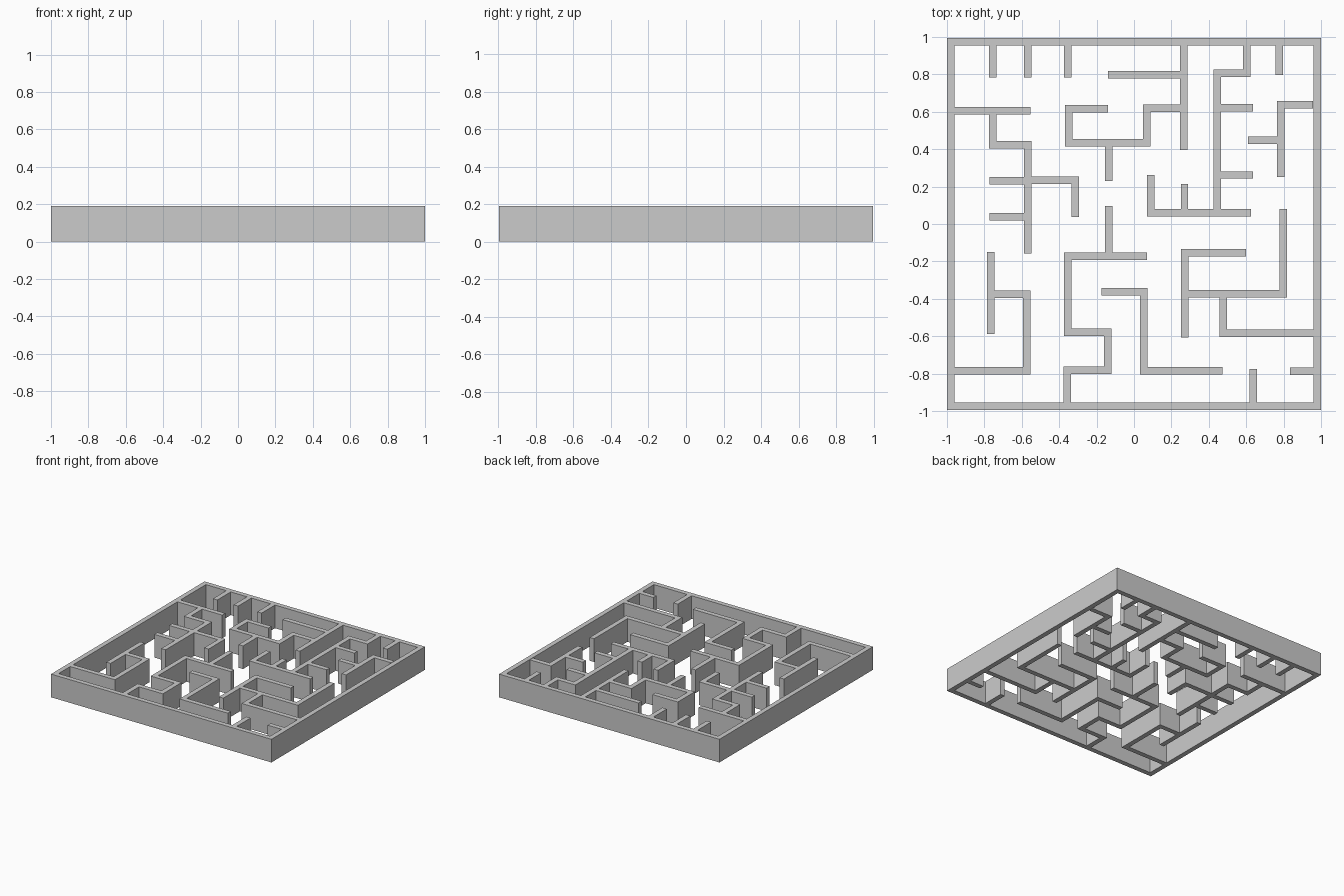
import bpy, bmesh
from mathutils import Vector

if "Cube" in bpy.data.objects:
    bpy.data.objects.remove(bpy.data.objects["Cube"])

HEIGHT = 0.19
THICK = 0.04


def wall(name, x, y, axis, *stops, closed=False):
    """Right-angled wall: start point, first travel axis, then alternating stop coordinates."""
    pts = [Vector((x, y))]
    for s in stops:
        p = pts[-1].copy()
        if axis == "x":
            p.x = s
        else:
            p.y = s
        pts.append(p)
        axis = "y" if axis == "x" else "x"
    n = len(pts)
    segs = n if closed else n - 1
    normals = []
    for i in range(segs):
        d = (pts[(i + 1) % n] - pts[i]).normalized()
        normals.append(Vector((-d.y, d.x)))
    bm = bmesh.new()
    rings = []
    for i, p in enumerate(pts):
        if closed:
            o = normals[i - 1] + normals[i]      # mitred corner
        elif i == 0:
            o = normals[0]
        elif i == n - 1:
            o = normals[-1]
        else:
            o = normals[i - 1] + normals[i]
        a, b = p + o * THICK / 2, p - o * THICK / 2
        rings.append([bm.verts.new((q.x, q.y, z)) for q, z in
                      ((a, 0), (b, 0), (b, HEIGHT), (a, HEIGHT))])
    for i in range(segs):
        r, s = rings[i], rings[(i + 1) % n]
        for k in range(4):
            m = (k + 1) % 4
            bm.faces.new((r[k], r[m], s[m], s[k]))
    if not closed:
        bm.faces.new(rings[0])
        bm.faces.new(rings[-1])
    bmesh.ops.recalc_face_normals(bm, faces=bm.faces)
    me = bpy.data.meshes.new(name)
    bm.to_mesh(me)
    bm.free()
    ob = bpy.data.objects.new(name, me)
    bpy.context.collection.objects.link(ob)


# Outer frame
wall("outer_frame", -0.98, -0.975, "x", 0.98, 0.975, -0.98, closed=True)

# Short stubs hanging off the back side
for x, end in ((-0.755, 0.782), (-0.567, 0.782), (-0.353, 0.782), (0.777, 0.797)):
    wall("back_stub", x, 0.955, "y", end)

# Back left walls
wall("back_left_shelf", -0.96, 0.605, "x", -0.553)
wall("left_zigzag", -0.755, 0.585, "y", 0.424, -0.567, -0.157)
for y in (0.23, 0.038):
    wall("left_zigzag_stub", -0.772, y, "x", -0.587)
wall("left_hook", -0.547, 0.233, "x", -0.313, 0.038)

# Back middle walls
wall("back_divider", 0.265, 0.955, "y", 0.395)
wall("back_divider_arm", -0.14, 0.797, "x", 0.245)
wall("back_middle_winding", 0.245, 0.62, "x", 0.067, 0.435, -0.35, 0.615, -0.14)
wall("back_middle_stub", -0.135, 0.415, "y", 0.23)

# Back right walls
wall("right_tall_wall", 0.604, 0.955, "y", 0.807, 0.446, 0.081)
for y in (0.621, 0.262):
    wall("right_tall_stub", 0.466, y, "x", 0.635)
wall("centre_right_base", 0.09, 0.263, "y", 0.061, 0.626)
wall("centre_right_stub", 0.27, 0.081, "y", 0.215)
wall("back_right_hook", 0.957, 0.638, "x", 0.785, 0.252)
wall("back_right_stub", 0.61, 0.447, "x", 0.765)

# Front left walls
wall("front_left_post", -0.765, -0.149, "y", -0.587)
wall("front_left_bracket", -0.745, -0.375, "x", -0.573, -0.784, -0.96)

# Front middle walls
wall("centre_stub", -0.135, 0.096, "y", -0.153)
wall("front_middle_winding", 0.07, -0.173, "x", -0.353, -0.578, -0.14, -0.783, -0.356, -0.955)
wall("front_middle_step", -0.174, -0.361, "x", 0.052, -0.785, 0.472)

# Front right walls
wall("front_right_hook", 0.6, -0.153, "x", 0.272, -0.607)
wall("front_right_arm", 0.292, -0.372, "x", 0.798, 0.081)
wall("front_right_corner", 0.476, -0.392, "y", -0.585, 0.96)
wall("front_stub", 0.638, -0.955, "y", -0.776)
wall("right_stub", 0.96, -0.787, "x", 0.834)
